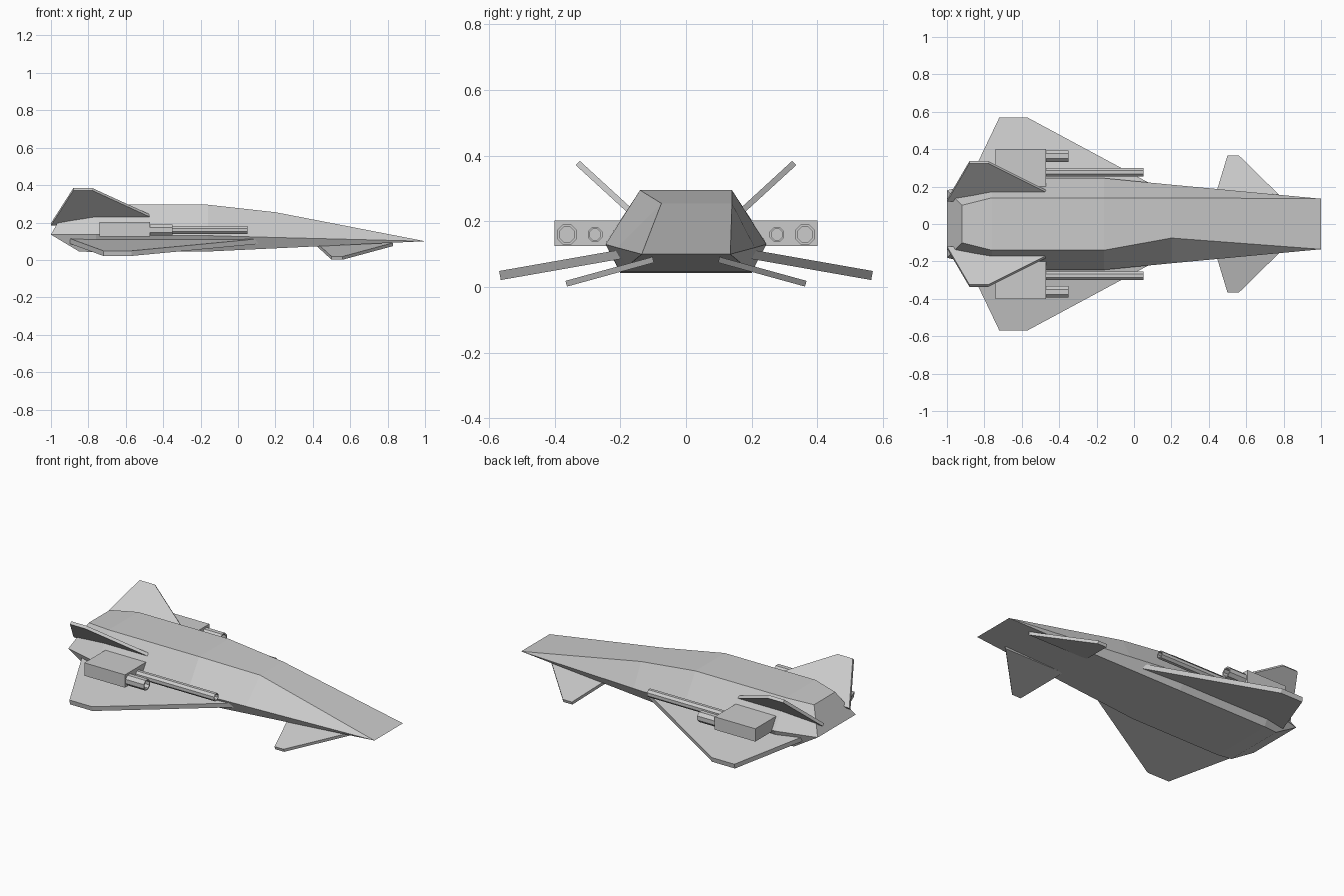
import bpy, bmesh, math
from mathutils import Vector

cube = bpy.data.objects.get("Cube")
if cube:
    bpy.data.objects.remove(cube)

grey = bpy.data.materials.new("hull_grey")
grey.use_nodes = True
grey.diffuse_color = (0.6, 0.6, 0.6, 1)
grey.node_tree.nodes["Principled BSDF"].inputs["Base Color"].default_value = (0.6, 0.6, 0.6, 1)


def finish(name, bm):
    bmesh.ops.remove_doubles(bm, verts=bm.verts, dist=0.0005)
    bmesh.ops.recalc_face_normals(bm, faces=bm.faces)
    mesh = bpy.data.meshes.new(name)
    bm.to_mesh(mesh)
    bm.free()
    mesh.materials.append(grey)
    obj = bpy.data.objects.new(name, mesh)
    bpy.context.collection.objects.link(obj)
    return obj


def hull():
    # Lengthwise edges of the body, from tail to nose
    top = [(-.92, .1, .28), (-.76, .14, .295), (-.16, .14, .295), (.2, .14, .255), (1, .135, .1)]
    side = [(-1, .18, .135), (-.76, .245, .135), (-.16, .245, .13), (.2, .21, .12), (1, .135, .1)]
    keel = [(-.85, .19, .045), (-.76, .2, .042), (-.16, .2, .045), (.2, .18, .062), (1, .135, .1)]
    strands = [top, side, keel]
    strands += [[(x, -y, z) for x, y, z in s] for s in (keel, side, top)]
    # The upper ridge bends inward on one side only
    strands[5][3] = (.2, -.075, .255)
    bm = bmesh.new()
    rows = [[bm.verts.new(p) for p in s] for s in strands]
    for i in range(6):
        a, b = rows[i], rows[(i + 1) % 6]
        for j in range(4):
            if j == 3 and i not in (2, 5):
                # Side strips run to a point at the nose corners
                if i in (0, 1, 3, 4):
                    bm.faces.new((a[j], b[j], b[j + 1]))
                    bm.faces.new((a[j], b[j + 1], a[j + 1]))
            else:
                bm.faces.new((a[j], b[j], b[j + 1], a[j + 1]))
    # Wedge shaped tail
    bm.faces.new((rows[0][0], rows[1][0], rows[4][0], rows[5][0]))
    bm.faces.new((rows[1][0], rows[2][0], rows[3][0], rows[4][0]))
    bmesh.ops.dissolve_degenerate(bm, dist=0.0005, edges=bm.edges)
    finish("hull", bm)


def slab(name, outline, thick, base, tip, side):
    # Flat plate: outline of (x, y), tilted along the line base -> tip in (y, z)
    slope = (tip[1] - base[1]) / (tip[0] - base[0])
    normal = Vector((0, -slope, 1)).normalized() * thick / 2
    bm = bmesh.new()
    layers = []
    for sign in (1, -1):
        ring = []
        for x, y in outline:
            p = Vector((x, y, base[1] + slope * (y - base[0]))) + normal * sign
            ring.append(bm.verts.new((p.x, p.y * side, p.z)))
        bm.faces.new(ring)
        layers.append(ring)
    n = len(outline)
    for i in range(n):
        k = (i + 1) % n
        bm.faces.new((layers[0][i], layers[0][k], layers[1][k], layers[1][i]))
    finish(name, bm)


def box(name, lo, hi):
    bm = bmesh.new()
    bmesh.ops.create_cube(bm, size=1)
    for v in bm.verts:
        v.co = [(a + b) / 2 + c * (b - a) for a, b, c in zip(lo, hi, v.co)]
    finish(name, bm)


def barrel(name, y, z, x0, x1, radius, bore, depth):
    # Eight-sided tube with a hollow muzzle
    bm = bmesh.new()
    rings = []
    for x, r in ((x0, radius), (x1, radius), (x1, bore), (x1 - depth, bore)):
        rings.append([bm.verts.new((x, y + r * math.cos(a), z + r * math.sin(a)))
                      for a in (math.tau * (i + .5) / 8 for i in range(8))])
    for a, b in zip(rings, rings[1:]):
        for i in range(8):
            k = (i + 1) % 8
            bm.faces.new((a[i], a[k], b[k], b[i]))
    bm.faces.new(rings[0])
    bm.faces.new(rings[-1])
    finish(name, bm)


hull()
for label, s in (("left", 1), ("right", -1)):
    # Main wings, nose canards and upright tail fins
    slab(label + "_wing", [(-.91, .17), (-.72, .567), (-.57, .567), (.15, .18)],
         .028, (.22, .096), (.567, .035), s)
    slab(label + "_canard", [(.42, .1), (.5, .365), (.56, .365), (.83, .1)],
         .018, (.1, .083), (.365, .01), s)
    slab(label + "_tail_fin", [(-1, .125), (-.88, .33), (-.78, .33), (-.47, .175), (-.5, .14)],
         .018, (.175, .236), (.33, .378), s)
    # Gun pods with long inner and short outer barrels
    ys = sorted((.17 * s, .4 * s))
    box(label + "_gun_pod", (-.74, ys[0], .125), (-.47, ys[1], .202))
    barrel(label + "_long_barrel", .277 * s, .16, -.5, .05, .024, .018, .08)
    barrel(label + "_short_barrel", .363 * s, .16, -.5, -.35, .033, .025, .08)
